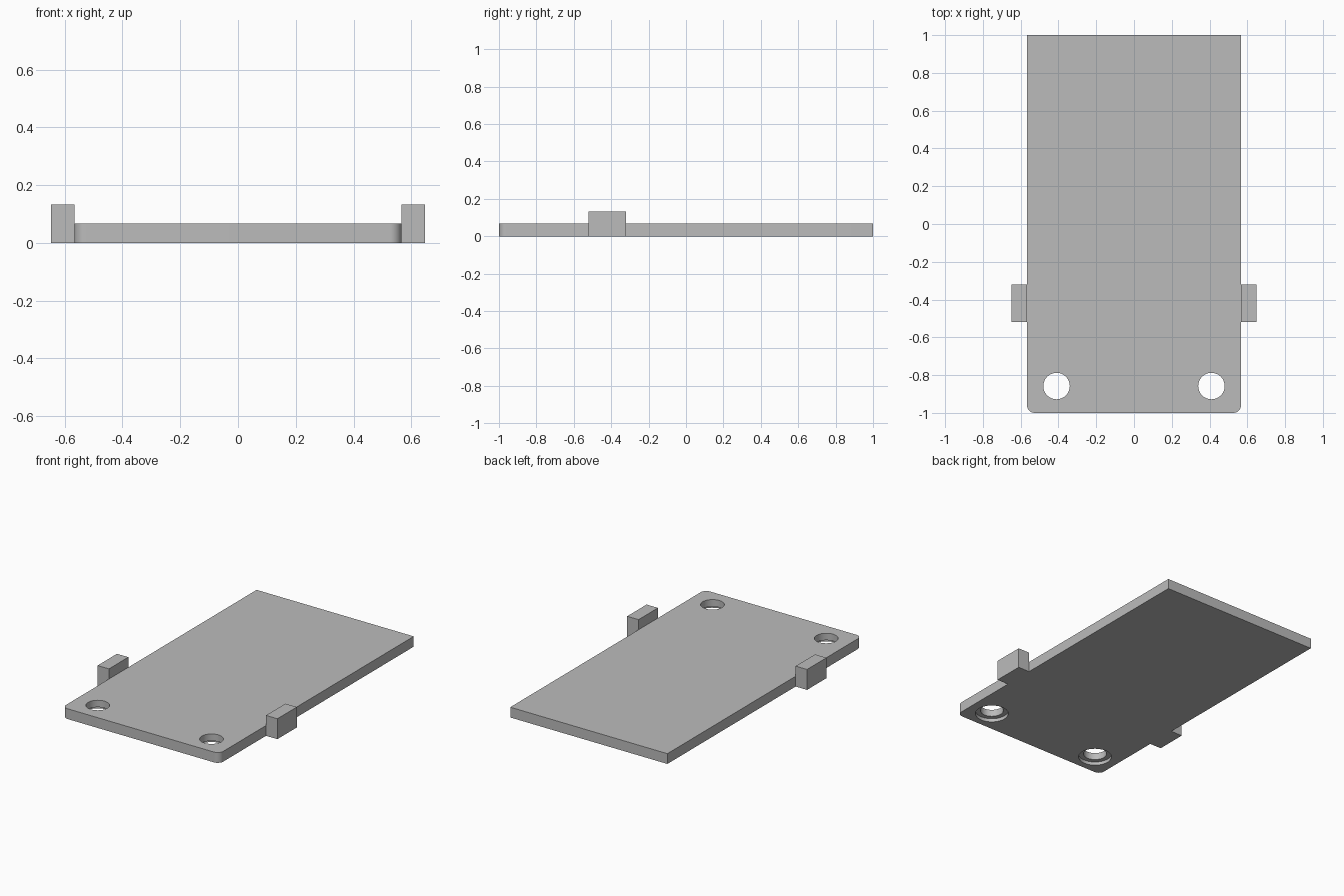
import bpy, bmesh, math

old = bpy.data.objects.get("Cube")
if old:
    bpy.data.objects.remove(old, do_unlink=True)

HALF_W, HALF_L, THICK = 0.566, 1.0, 0.067
CORNER = 0.04
TAB_OUT, TAB_TOP = 0.648, 0.133

grey = bpy.data.materials.new("plain grey")
grey.use_nodes = True
colour = (0.5, 0.5, 0.5, 1)
grey.diffuse_color = colour
grey.node_tree.nodes["Principled BSDF"].inputs["Base Color"].default_value = colour


def add_object(name, bm):
    bmesh.ops.recalc_face_normals(bm, faces=bm.faces)
    mesh = bpy.data.meshes.new(name)
    bm.to_mesh(mesh)
    bm.free()
    mesh.materials.append(grey)
    obj = bpy.data.objects.new(name, mesh)
    bpy.context.collection.objects.link(obj)
    return obj


def box(name, lo, hi):
    bm = bmesh.new()
    bmesh.ops.create_cube(bm, size=1)
    for v in bm.verts:
        v.co = [a + (c + 0.5) * (b - a) for a, b, c in zip(lo, hi, v.co)]
    return add_object(name, bm)


def cutter(name, x, y, radius, z0, z1):
    bm = bmesh.new()
    bmesh.ops.create_cone(bm, cap_ends=True, segments=48, radius1=radius,
                          radius2=radius, depth=z1 - z0)
    bmesh.ops.translate(bm, verts=bm.verts, vec=(x, y, (z0 + z1) / 2))
    obj = add_object(name, bm)
    obj.hide_render = True
    obj.hide_viewport = True
    obj.display_type = 'WIRE'
    return obj


# Plate with square back corners and rounded front corners
bm = bmesh.new()
outline = [(HALF_W, HALF_L), (-HALF_W, HALF_L)]
for side, start in ((-1, math.pi), (1, 1.5 * math.pi)):
    for i in range(13):
        a = start + i * math.pi / 24
        outline.append((side * (HALF_W - CORNER) + CORNER * math.cos(a),
                        -HALF_L + CORNER + CORNER * math.sin(a)))
base = bm.faces.new([bm.verts.new((x, y, 0)) for x, y in outline])
top = bmesh.ops.extrude_face_region(bm, geom=[base])
bmesh.ops.translate(bm, vec=(0, 0, THICK),
                    verts=[g for g in top["geom"] if isinstance(g, bmesh.types.BMVert)])
plate = add_object("plate", bm)

# Screw holes, each with a wider recess on the underside
for side, label in ((-1, "right"), (1, "left")):
    for part, radius, z0, z1 in (("hole", 0.07, -0.1, 0.2), ("recess", 0.1, -0.1, 0.022)):
        cut = cutter(f"{label}_{part}_cutter", side * 0.41, -0.858, radius, z0, z1)
        mod = plate.modifiers.new(cut.name, 'BOOLEAN')
        mod.operation = 'DIFFERENCE'
        mod.solver = 'EXACT'
        mod.object = cut

# Raised tabs on both long edges
for side, label in ((-1, "right"), (1, "left")):
    xs = sorted((side * HALF_W, side * TAB_OUT))
    box(f"{label}_tab", (xs[0], -0.52, 0), (xs[1], -0.32, TAB_TOP))

# Apply the cuts, drop the cutters, then shade
bpy.ops.object.select_all(action='DESELECT')
bpy.context.view_layer.objects.active = plate
plate.select_set(True)
for mod in list(plate.modifiers):
    cut = mod.object
    bpy.ops.object.modifier_apply(modifier=mod.name)
    bpy.data.objects.remove(cut, do_unlink=True)
bpy.ops.object.shade_smooth_by_angle(angle=math.radians(30))
